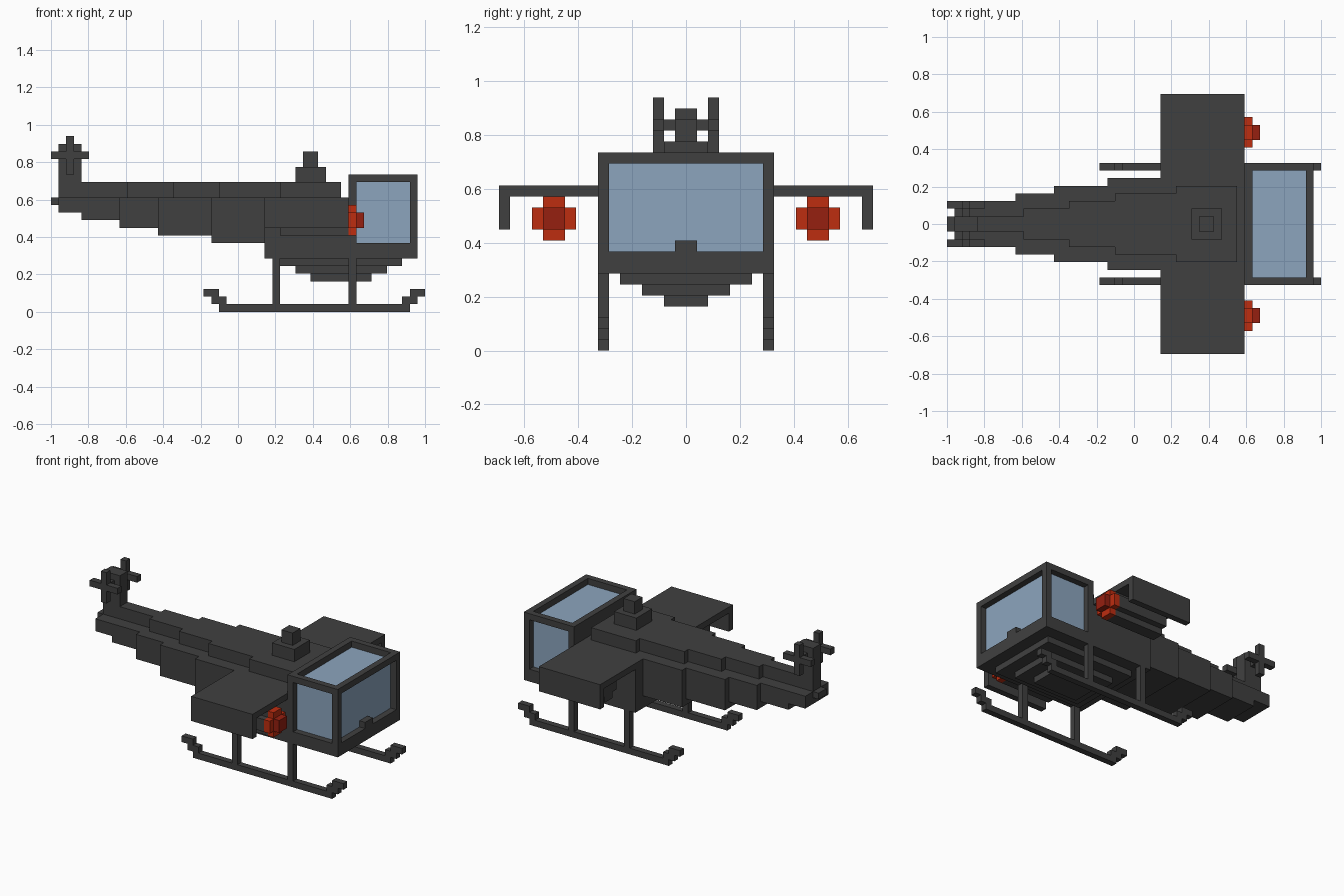
import bpy, bmesh

if "Cube" in bpy.data.objects:
    bpy.data.objects.remove(bpy.data.objects["Cube"], do_unlink=True)

U = 2 / 49          # size of one block
X0 = 24.5           # block coordinate of the middle along x


def material(name, color):
    m = bpy.data.materials.new(name)
    m.use_nodes = True
    rgba = (*color, 1)
    m.diffuse_color = rgba
    bsdf = m.node_tree.nodes["Principled BSDF"]
    bsdf.inputs["Base Color"].default_value = rgba
    bsdf.inputs["Roughness"].default_value = 0.8
    return m


DARK = material("dark grey", (0.051, 0.051, 0.051))
GLASS = material("blue glass", (0.262, 0.376, 0.515))
RED = material("red", (0.515, 0.026, 0.005))
DEEP_RED = material("deep red", (0.305, 0.014, 0.005))


def part(name, mat, boxes):
    """One object from boxes given in block units: x0, x1, y0, y1, z0, z1."""
    bm = bmesh.new()
    for x0, x1, y0, y1, z0, z1 in boxes:
        verts = bmesh.ops.create_cube(bm, size=1)["verts"]
        for v in verts:
            v.co.x = ((x0 + x1) / 2 + v.co.x * (x1 - x0) - X0) * U
            v.co.y = ((y0 + y1) / 2 + v.co.y * (y1 - y0)) * U
            v.co.z = ((z0 + z1) / 2 + v.co.z * (z1 - z0)) * U
    me = bpy.data.meshes.new(name)
    bm.to_mesh(me)
    bm.free()
    me.materials.append(mat)
    ob = bpy.data.objects.new(name, me)
    bpy.context.collection.objects.link(ob)
    return ob


def pair(name, mat, boxes):
    """The same part on both sides of the fuselage."""
    part(name + "_far", mat, boxes)
    part(name + "_near", mat,
         [(a, b, -d, -c, e, f) for a, b, c, d, e, f in boxes])


# Fuselage: tiers growing wider and deeper toward the cabin
tiers = [(1, 4, 3, 13), (4, 9, 3, 12), (9, 14, 4, 11),
         (14, 21, 5, 10), (21, 28, 6, 9), (28, 39, 8, 7)]
part("fuselage", DARK, [(a, b, -w, w, z, 15) for a, b, w, z in tiers])
part("tail_stub", DARK, [(0, 1, -1, 1, 14, 15)])

# Raised spine on top of the fuselage
spine = [(4, 10), (10, 16), (16, 22), (22, 30), (30, 38)]
part("spine", DARK, [(a, b, -w, w, 15, 17)
                     for w, (a, b) in enumerate(spine, 1)])

# Stepped belly
part("belly", DARK, [(30 + 2 * i, 46 - 2 * i, 2 * i - 6, 6 - 2 * i, 6 - i, 7 - i)
                     for i in range(3)])

# Main rotor mast
part("rotor_mast", DARK, [(32, 36, -2, 2, 17, 19), (33, 35, -1, 1, 19, 21)])

# Cabin: floor, back wall, corner posts and roof rails around the glass
part("cabin_floor", DARK, [(39, 48, -8, 8, 7, 9)])
part("cabin_back", DARK, [(39, 40, -8, 8, 9, 18)])
part("cabin_frame", DARK, [(47, 48, -8, -7, 9, 17), (47, 48, 7, 8, 9, 17),
                           (47, 48, -8, 8, 17, 18),
                           (40, 47, -8, -7, 17, 18), (40, 47, 7, 8, 17, 18)])
part("cabin_glass", GLASS, [(40, 47, -7, 7, 9, 17)])
part("nose_block", DARK, [(47, 48, -1, 1, 9, 10)])

# Wings with hanging end plates
pair("wing", DARK, [(28, 39, 8, 17, 14, 15), (28, 39, 16, 17, 11, 14)])


# Pods under the wings, with a cross-shaped section and red noses
def cross(x0, x1):
    return [(x0, x1, 11, 13, 10, 14),
            (x0, x1, 10, 11, 11, 13), (x0, x1, 13, 14, 11, 13)]


pair("pod", DARK, cross(30, 39))
pair("pod_nose", RED, cross(39, 40))
pair("pod_tip", DEEP_RED, [(40, 41, 11, 13, 11, 13)])

# Tail fin and the cross-shaped rotors on its sides
part("tail_fin", DARK, [(1, 4, -1, 1, 15, 22)])
pair("tail_rotor", DARK, [(2, 3, 1, 2, 20, 21),
                          (2, 3, 2, 3, 18, 23),
                          (0, 2, 2, 3, 20, 21), (3, 5, 2, 3, 20, 21)])

# Landing skids with upturned ends and two struts each
pair("skid", DARK, [(22, 47, 7, 8, 0, 1),
                    (46, 48, 7, 8, 1, 2), (47, 49, 7, 8, 2, 3),
                    (21, 23, 7, 8, 1, 2), (20, 22, 7, 8, 2, 3)])
pair("skid_strut", DARK, [(x, x + 1, 7, 8, 1, 7) for x in (29, 39)])
